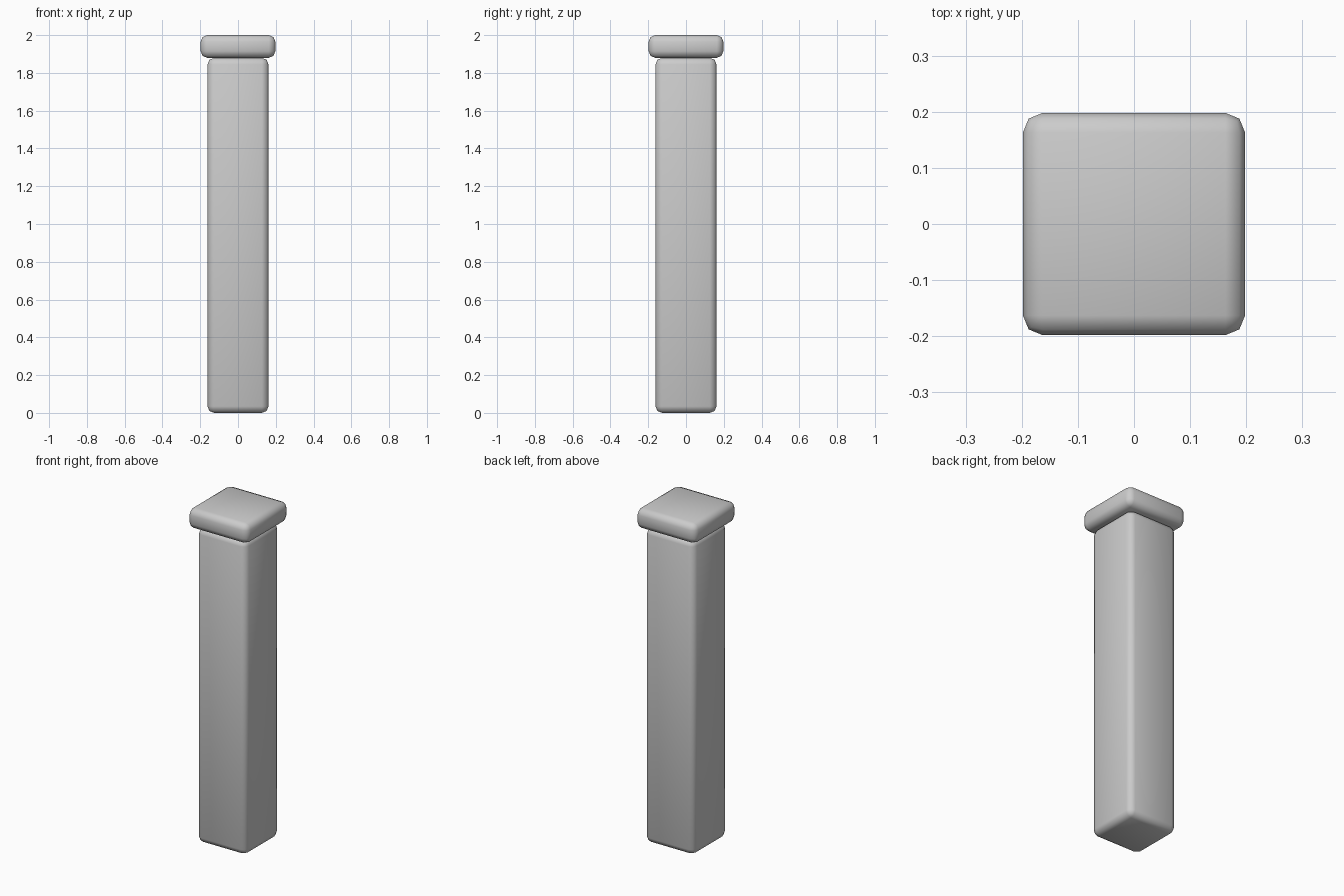
import bpy

cube = bpy.data.objects.get("Cube")
if cube:
    bpy.data.objects.remove(cube, do_unlink=True)

# Plain grey stone
stone = bpy.data.materials.new("grey_stone")
stone.use_nodes = True
colour = (0.6, 0.6, 0.6, 1)
stone.diffuse_color = colour
stone.node_tree.nodes["Principled BSDF"].inputs["Base Color"].default_value = colour


def rounded_block(name, width, bottom, top, radius):
    """Square block with rounded edges, standing between two heights."""
    bpy.ops.mesh.primitive_cube_add(size=1, location=(0, 0, (bottom + top) / 2))
    block = bpy.context.object
    block.name = name
    block.scale = (width, width, top - bottom)
    bpy.ops.object.transform_apply(location=False, rotation=False, scale=True)
    block.data.materials.append(stone)
    bevel = block.modifiers.new("rounded_edges", "BEVEL")
    bevel.width = radius
    bevel.segments = 2
    bpy.ops.object.modifier_apply(modifier=bevel.name)
    bpy.ops.object.shade_smooth()
    return block


# Tall shaft with a wider cap resting on it
rounded_block("pillar_shaft", 0.323, 0, 1.88, 0.035)
rounded_block("pillar_cap", 0.396, 1.88, 2, 0.035)
